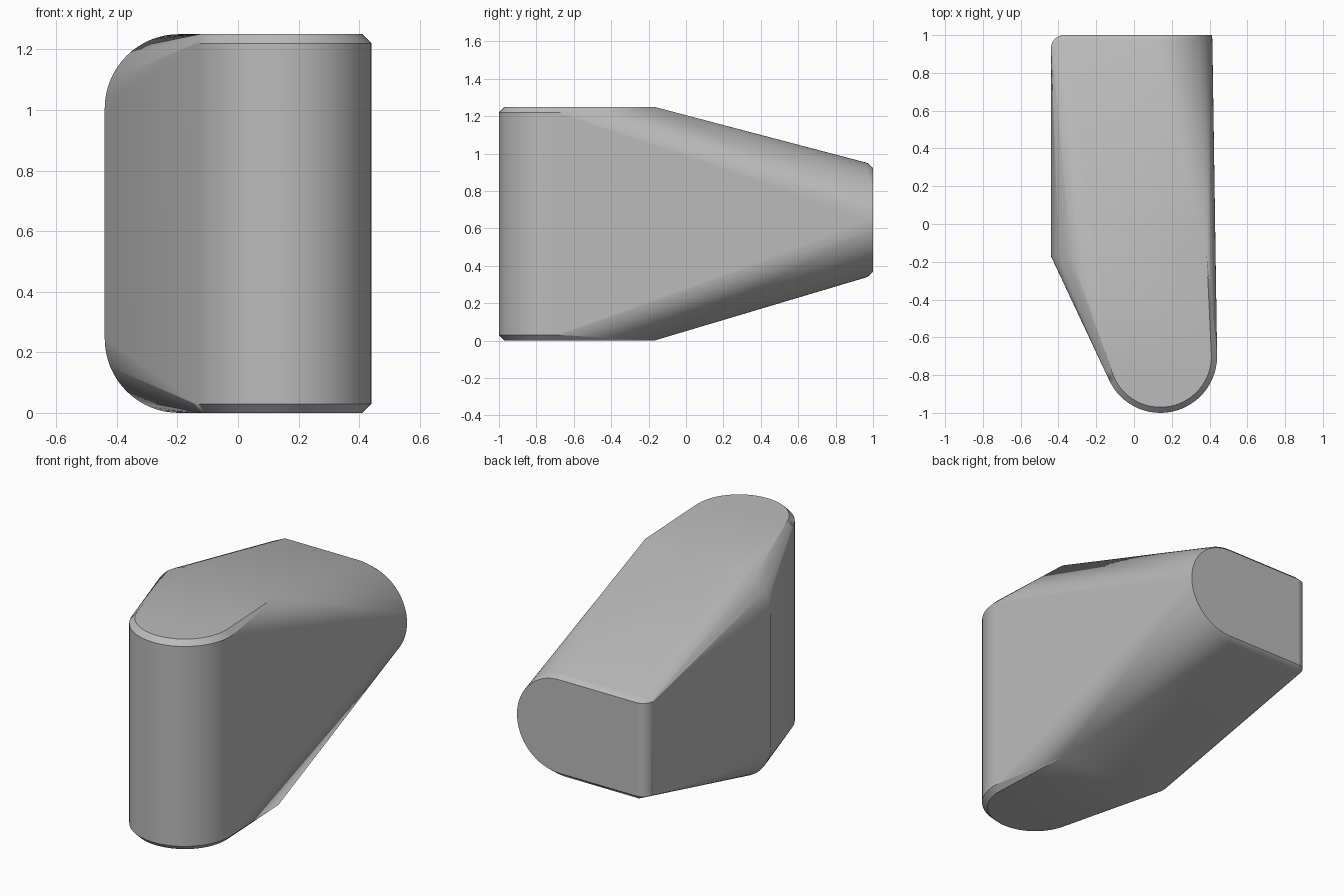
import bpy, bmesh
from math import sin, cos, pi, radians

cube = bpy.data.objects.get("Cube")
if cube:
    bpy.data.objects.remove(cube, do_unlink=True)

HEIGHT = 1.25
MID_Z = 0.645      # axis height of the rounded rear end
CHAMFER = 0.03


def arc(cu, cv, r, start, end, steps):
    """Points of an arc in a plane, angles in degrees."""
    angles = [radians(start + (end - start) * i / steps) for i in range(steps + 1)]
    return [(cu + r * cos(a), cv + r * sin(a)) for a in angles]


points = []

# Front post: upright cylinder with chamfered rims
for z, r in ((0, 0.27), (CHAMFER, 0.3), (HEIGHT - CHAMFER, 0.3), (HEIGHT, 0.27)):
    points += [(x, y, z) for x, y in arc(0.14, -0.7, r, 0, 360, 64)]

# Middle section: large rounded corners on one side, plain edge on the other
for x, z in arc(-0.195, HEIGHT - 0.245, 0.245, 90, 180, 16):
    points += [(x, -0.17, z), (x, -0.17, HEIGHT - z)]
points += [(0.385, -0.17, 0), (0.385, -0.17, HEIGHT)]

# Rear end: half-round profile with a chamfered rim
for y, cx, r in ((1 - CHAMFER, 0.11, 0.305), (1, 0.135, 0.278)):
    points += [(x, y, z) for x, z in arc(cx, MID_Z, r, -90, 90, 32)]

# Rear straight side: small upright fillet
for x, y in arc(-0.37, 0.93, 0.07, 90, 180, 8):
    points += [(x, y, MID_Z + s * 0.278) for s in (-1, 1)]
points += [(-0.37, 1 - CHAMFER, MID_Z + s * 0.305) for s in (-1, 1)]

# Skin the sections into one convex shell
bm = bmesh.new()
for p in points:
    bm.verts.new(p)
bmesh.ops.remove_doubles(bm, verts=bm.verts, dist=0.0005)
hull = bmesh.ops.convex_hull(bm, input=bm.verts)
loose = [v for v in bm.verts if not v.link_faces]
bmesh.ops.delete(bm, geom=loose, context="VERTS")
bmesh.ops.dissolve_limit(bm, angle_limit=radians(0.3), verts=bm.verts, edges=bm.edges)
bmesh.ops.recalc_face_normals(bm, faces=bm.faces)
mesh = bpy.data.meshes.new("tapered_body")
bm.to_mesh(mesh)
bm.free()
body = bpy.data.objects.new("tapered_body", mesh)
bpy.context.collection.objects.link(body)

# Plain grey
grey = bpy.data.materials.new("plain_grey")
grey.use_nodes = True
color = (0.5, 0.5, 0.5, 1)
grey.diffuse_color = color
grey.node_tree.nodes["Principled BSDF"].inputs["Base Color"].default_value = color
mesh.materials.append(grey)

# Smooth shading with crisp rims
bpy.ops.object.select_all(action="DESELECT")
body.select_set(True)
bpy.context.view_layer.objects.active = body
bpy.ops.object.shade_smooth_by_angle(angle=radians(30))
weighted = body.modifiers.new("even_shading", "WEIGHTED_NORMAL")
weighted.keep_sharp = True
